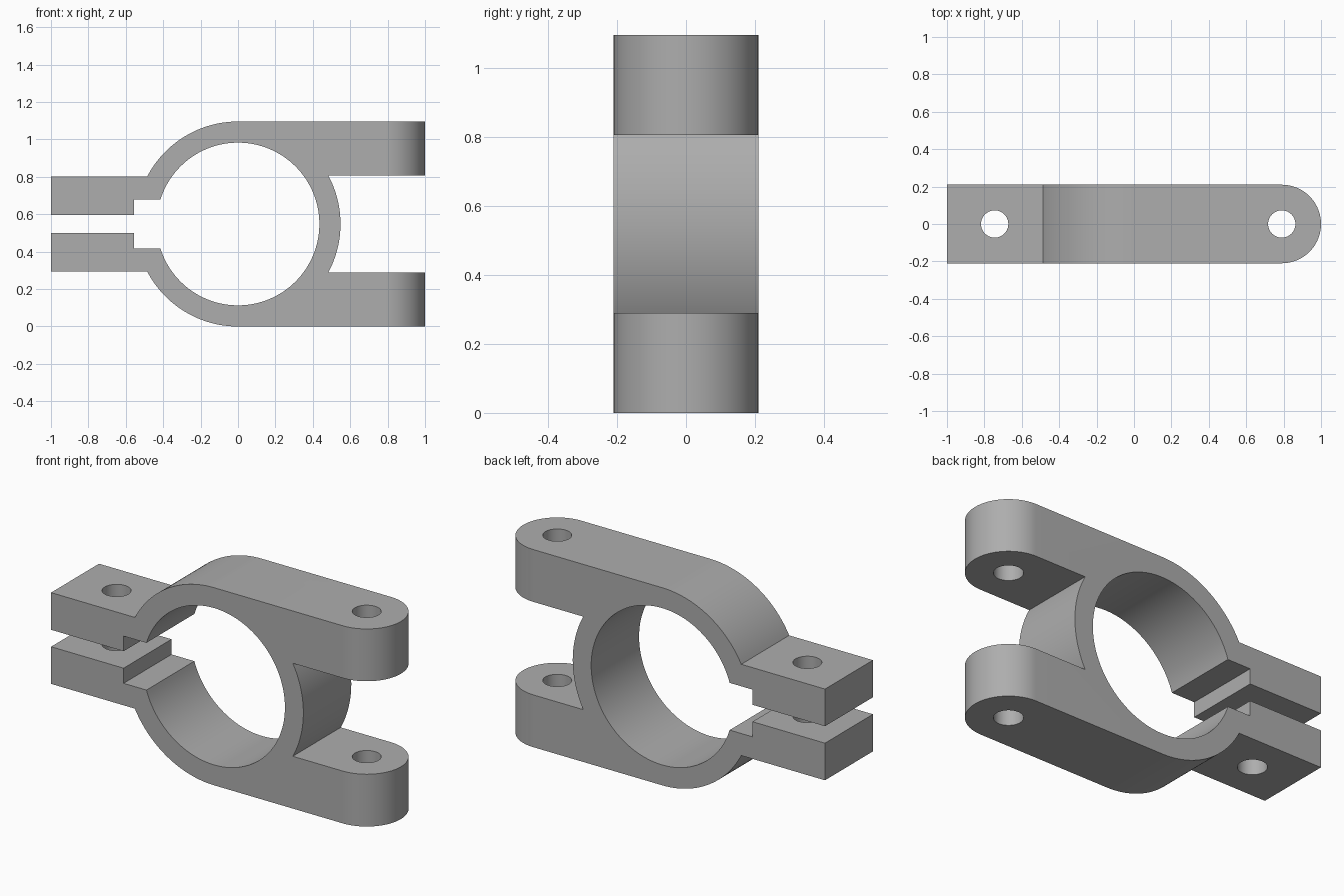
import bpy, bmesh
from math import pi, asin, sin, cos, radians
from mathutils import Vector

cube = bpy.data.objects.get("Cube")
if cube:
    bpy.data.objects.remove(cube, do_unlink=True)

CZ = 0.548            # height of the bore axis
OUTER, BORE = 0.548, 0.435
HALF = 0.21           # half the depth
EAR, GAP, STEP, ARM = 0.253, 0.047, 0.131, 0.258   # offsets from the bore axis
TIP = 0.79            # centre of the rounded arm tips
HOLE = 0.073

grey = bpy.data.materials.new("plain grey")
grey.use_nodes = True
colour = (0.42, 0.42, 0.42, 1)
grey.diffuse_color = colour
grey.node_tree.nodes["Principled BSDF"].inputs["Base Color"].default_value = colour


def arc(radius, start, end, steps, cx=0.0):
    angles = [start + (end - start) * i / steps for i in range(steps + 1)]
    return [(cx + radius * cos(a), radius * sin(a)) for a in angles]


def prism(name, points, place, sweep):
    """Extrude a flat outline along the sweep vector."""
    bm = bmesh.new()
    face = bm.faces.new([bm.verts.new(place(u, v)) for u, v in points])
    new = bmesh.ops.extrude_face_region(bm, geom=[face])["geom"]
    bmesh.ops.translate(bm, vec=Vector(sweep),
                        verts=[g for g in new if isinstance(g, bmesh.types.BMVert)])
    bmesh.ops.recalc_face_normals(bm, faces=bm.faces)
    mesh = bpy.data.meshes.new(name)
    bm.to_mesh(mesh)
    bm.free()
    mesh.materials.append(grey)
    obj = bpy.data.objects.new(name, mesh)
    bpy.context.collection.objects.link(obj)
    return obj


def cut(target, cutter, operation):
    cutter.hide_render = True
    mod = target.modifiers.new(cutter.name, "BOOLEAN")
    mod.object, mod.operation, mod.solver = cutter, operation, "EXACT"
    bpy.ops.object.modifier_apply(modifier=mod.name)
    bpy.data.objects.remove(cutter, do_unlink=True)


# Upper half of the side outline: bore, stepped slot, ear, shoulder, arm, web
mouth = pi - asin(STEP / BORE)
upper = arc(BORE, 0, mouth, 60)
upper += [(-0.555, STEP), (-0.555, GAP), (-1, GAP), (-1, EAR)]
upper += arc(OUTER, pi - asin(EAR / OUTER), pi / 2, 32)
upper += [(1.1, OUTER), (1.1, ARM)]
upper += arc(OUTER, asin(ARM / OUTER), 0, 20)

# Two mirrored halves meet on the bore axis, closing into one outline
lower = [(x, -z) for x, z in reversed(upper)]
outline = upper[1:] + lower[1:-1]
outline.append((BORE, 0))

clamp = prism("clamp_body", outline, lambda x, z: (x, -0.3, CZ + z), (0, 0.6, 0))
bpy.context.view_layer.objects.active = clamp
clamp.select_set(True)


def plan(x, y):
    return (x, y, -0.2)


# Trim to the plan shape with rounded arm tips
stadium = [(-1.2, HALF), (-1.2, -HALF)] + arc(HALF, -pi / 2, pi / 2, 40, TIP)
cut(clamp, prism("plan_trim", stadium, plan, (0, 0, 1.6)), "INTERSECT")

# Bolt holes through the ears and the arms
for name, x in (("ear_hole", -0.745), ("arm_hole", TIP)):
    circle = arc(HOLE, 0, 2 * pi, 40, x)[:-1]
    cut(clamp, prism(name, circle, plan, (0, 0, 1.6)), "DIFFERENCE")

bpy.ops.object.shade_smooth_by_angle(angle=radians(25))
